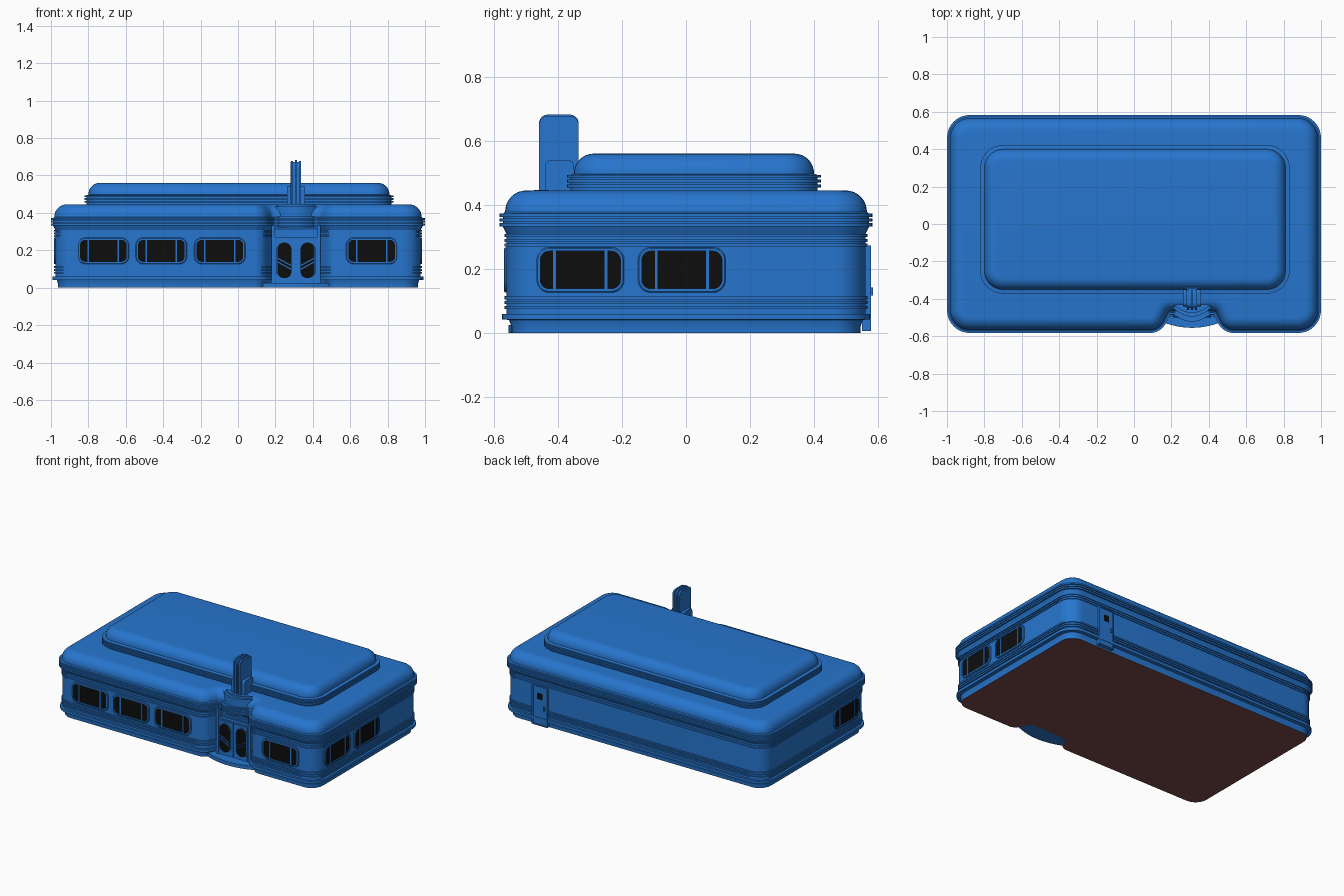
import bpy, bmesh, math
from mathutils import Vector, Matrix

if "Cube" in bpy.data.objects:
    bpy.data.objects.remove(bpy.data.objects["Cube"])

def material(name, rgb):
    m = bpy.data.materials.new(name)
    m.diffuse_color = (*rgb, 1)
    m.use_nodes = True
    m.node_tree.nodes["Principled BSDF"].inputs["Base Color"].default_value = m.diffuse_color
    return m

BLUE = material("blue_enamel", (0.02, 0.18, 0.62))
BLACK = material("dark_glass", (0.004, 0.004, 0.004))
BROWN = material("floor_brown", (0.2, 0.07, 0.07))

def rounded(corners, n=8):
    """Counter-clockwise outline from (x, y, radius) corners."""
    pts, k = [], len(corners)
    for i, (x, y, r) in enumerate(corners):
        p = Vector((x, y))
        d1 = (p - Vector(corners[i - 1][:2])).normalized()
        d2 = (Vector(corners[(i + 1) % k][:2]) - p).normalized()
        turn = math.atan2(d1.x * d2.y - d1.y * d2.x, d1.dot(d2))
        if r == 0:
            pts.append(p)
            continue
        start = p - d1 * r * math.tan(abs(turn) / 2)
        c = start + Vector((-d1.y, d1.x)) * math.copysign(r, turn)
        for j in range(n + 1):
            pts.append(c + Matrix.Rotation(turn * j / n, 2) @ (start - c))
    return pts

def rect(w, h, r=0, cx=0, cy=0, n=8):
    a, b = w / 2, h / 2
    return rounded([(cx - a, cy - b, r), (cx + a, cy - b, r),
                    (cx + a, cy + b, r), (cx - a, cy + b, r)], n)

def bow(cx, y, half, sag, n=20):
    """Plan outline with a bowed front and a straight back."""
    ts = [-1 + 2 * i / n for i in range(n + 1)]
    return [Vector((cx + half * t, y - sag * (1 - t * t))) for t in ts]

def loft(name, path, profile, mat=BLUE, M=None, caps=(True, True), ring=False):
    """Run an (offset, height) profile around a closed outline."""
    k, norms = len(path), []
    for i, p in enumerate(path):
        d1 = (p - path[i - 1]).normalized()
        d2 = (path[(i + 1) % k] - p).normalized()
        n1, n2 = Vector((d1.y, -d1.x)), Vector((d2.y, -d2.x))
        norms.append((n1 + n2) / max(1 + n1.dot(n2), 0.5))
    bm = bmesh.new()
    rows = [[bm.verts.new((*(p + q * o), h)) for p, q in zip(path, norms)] for o, h in profile]
    pairs = list(zip(rows, rows[1:])) + ([(rows[-1], rows[0])] if ring else [])
    for a, b in pairs:
        for i in range(k):
            j = (i + 1) % k
            bm.faces.new((a[i], a[j], b[j], b[i]))
    if not ring and caps[0]:
        bm.faces.new(rows[0][::-1])
    if not ring and caps[1]:
        bm.faces.new(rows[-1])
    for f in bm.faces:
        f.smooth = True
    if M:
        bm.transform(M)
    me = bpy.data.meshes.new(name)
    bm.to_mesh(me)
    bm.free()
    me.set_sharp_from_angle(angle=math.radians(30))
    me.materials.append(mat)
    ob = bpy.data.objects.new(name, me)
    bpy.context.collection.objects.link(ob)
    return ob

def slab(name, path, h0, h1, mat=BLUE, M=None):
    return loft(name, path, [(0, h0), (0, h1)], mat, M)

def facing(loc, turn=0):
    """Wall frame: local x along the wall, y up, z outward (turn 0 = front)."""
    return (Matrix.Translation(loc) @ Matrix.Rotation(math.radians(turn), 4, 'Z')
            @ Matrix.Rotation(math.pi / 2, 4, 'X'))

def ridges(zs, thick, out, base=0.0):
    return [q for z in zs for q in ((base, z), (out, z), (out, z + thick), (base, z + thick))]

def cove(z0, z1, start, inset, n=8):
    """Quarter-round roof edge."""
    return [(start - inset * (1 - math.cos(a)), z0 + (z1 - z0) * math.sin(a))
            for a in (math.pi / 2 * i / n for i in range(n + 1))]

W, D, EX = 0.977, 0.56, 0.31   # half width, half depth, entrance centre

# Main body: one outline with the entrance recess cut into the front
plan = rounded([(-W, -D, 0.1), (EX - 0.18, -D, 0.075), (EX - 0.13, -0.46, 0.03),
                (EX + 0.13, -0.46, 0.03), (EX + 0.18, -D, 0.075), (W, -D, 0.1),
                (W, D, 0.1), (-W, D, 0.1)])
body = ([(-0.015, 0), (-0.015, 0.02), (-0.008, 0.04)] + ridges([0.042], 0.018, 0.015)
        + ridges([0.075, 0.09, 0.105], 0.010, 0.007)
        + ridges([0.27, 0.285, 0.30], 0.009, 0.006)
        + ridges([0.333, 0.348, 0.363], 0.010, 0.023, 0.012)
        + cove(0.378, 0.445, 0.005, 0.065))
loft("body_and_roof", plan, body, caps=(False, True))
loft("floor", plan, [(-0.015, 0.0), (-0.015, 0.004)], BROWN, caps=(True, False))

# Raised upper roof
top_plan = rect(1.61, 0.75, 0.1, 0.005, 0.025)
loft("upper_roof", top_plan, [(0.01, 0.44)] + ridges([0.455, 0.47, 0.485], 0.009, 0.022, 0.01)
     + cove(0.497, 0.56, 0, 0.06), caps=(False, True))

# Windows: glass, raised frame and two mullions each
def window(name, M):
    shape = rect(0.25, 0.117, 0.028)
    slab(name + "_glass", shape, -0.01, 0.003, BLACK, M)
    loft(name + "_frame", shape, [(0.012, -0.005), (0.012, 0.005), (0.008, 0.008),
                                  (0, 0.008), (0, -0.005)], BLUE, M, ring=True)
    for s in (-1, 1):
        slab(name + "_mullion", rect(0.009, 0.117, 0, s * 0.08), 0, 0.007, BLUE, M)

ZW = 0.197
for x in (-0.72, -0.41, -0.097, 0.715):
    window("front_window", facing((x, -D, ZW)))
for y in (-0.33, -0.013):
    window("right_window", facing((W, y, ZW), 90))
window("left_window", facing((-W, -0.33, ZW), -90))

# Back service door with a small pane and handle
B = facing((0.70, D, 0.14), 180)
loft("back_door_frame", rect(0.10, 0.25), [(0.008, -0.01), (0.008, 0.017), (0, 0.017), (0, -0.01)],
     BLUE, B, ring=True)
slab("back_door", rect(0.10, 0.25), -0.01, 0.012, BLUE, B)
slab("back_door_pane", rect(0.04, 0.04, 0, 0, 0.065), 0, 0.015, BLACK, B)
slab("back_door_handle", rect(0.008, 0.025, 0, 0.035, -0.01), 0, 0.024, BLUE, B)

# Entrance: surround, double doors with tall panes and slanted push bars
E = facing((EX, -0.46, 0))
slab("door_surround", rect(0.25, 0.27, 0, 0, 0.135), -0.02, 0.026, BLUE, E)
for s in (-1, 1):
    slab("door_pilaster", rect(0.018, 0.335, 0, s * 0.121, 0.1675), 0, 0.034, BLUE, E)
    slab("entrance_door", rect(0.098, 0.23, 0, s * 0.054, 0.145), 0.01, 0.032, BLUE, E)
    pane = rect(0.076, 0.19, 0.036, s * 0.062, 0.146)
    slab("door_pane", pane, 0.01, 0.034, BLACK, E)
    loft("door_pane_frame", pane, [(0.005, 0.03), (0.005, 0.037), (0, 0.037), (0, 0.03)],
         BLUE, E, ring=True)
    for z in (0.118, 0.138):
        bar = E @ Matrix.Translation((s * 0.062, z, 0)) @ Matrix.Rotation(s * 0.5, 4, 'Z')
        slab("door_push_bar", rect(0.08, 0.006), 0.032, 0.042, BLUE, bar)

# Bowed doorstep
step = [Vector((EX - 0.14, -0.45))] + bow(EX, -0.515, 0.18, 0.04) + [Vector((EX + 0.14, -0.45))]
slab("doorstep", step, 0, 0.025)

# Bowed canopy with ridges, and a plain curved sign panel above it
loft("canopy", bow(EX, -0.445, 0.12, 0.065),
     [(0, 0.325)] + ridges([0.333, 0.348, 0.363], 0.010, 0.012) + [(0, 0.38)])
slab("sign_panel", bow(EX, -0.44, 0.11, 0.055), 0.378, 0.435)
slab("sign_cap", bow(EX, -0.43, 0.10, 0.045), 0.43, 0.447)

# Roof pylon: upright fins with rounded tops, stepped down at the sides
def fin(name, x, thick, y0, y1, top, r=0.028):
    prof = rounded([(y0, 0.38, 0), (y1, 0.38, 0), (y1, top, r), (y0, top, r)])
    slab(name, prof, -thick / 2, thick / 2, BLUE, facing((x, 0, 0), 90))

fin("pylon_core", EX, 0.056, -0.45, -0.342, 0.672)
for i in (-1, 0, 1):
    fin("pylon_fin", EX + i * 0.022, 0.011, -0.459, -0.335, 0.682 - abs(i) * 0.004)
for s in (-1, 1):
    fin("pylon_wing", EX + s * 0.038, 0.022, -0.44, -0.35, 0.54, 0.018)
